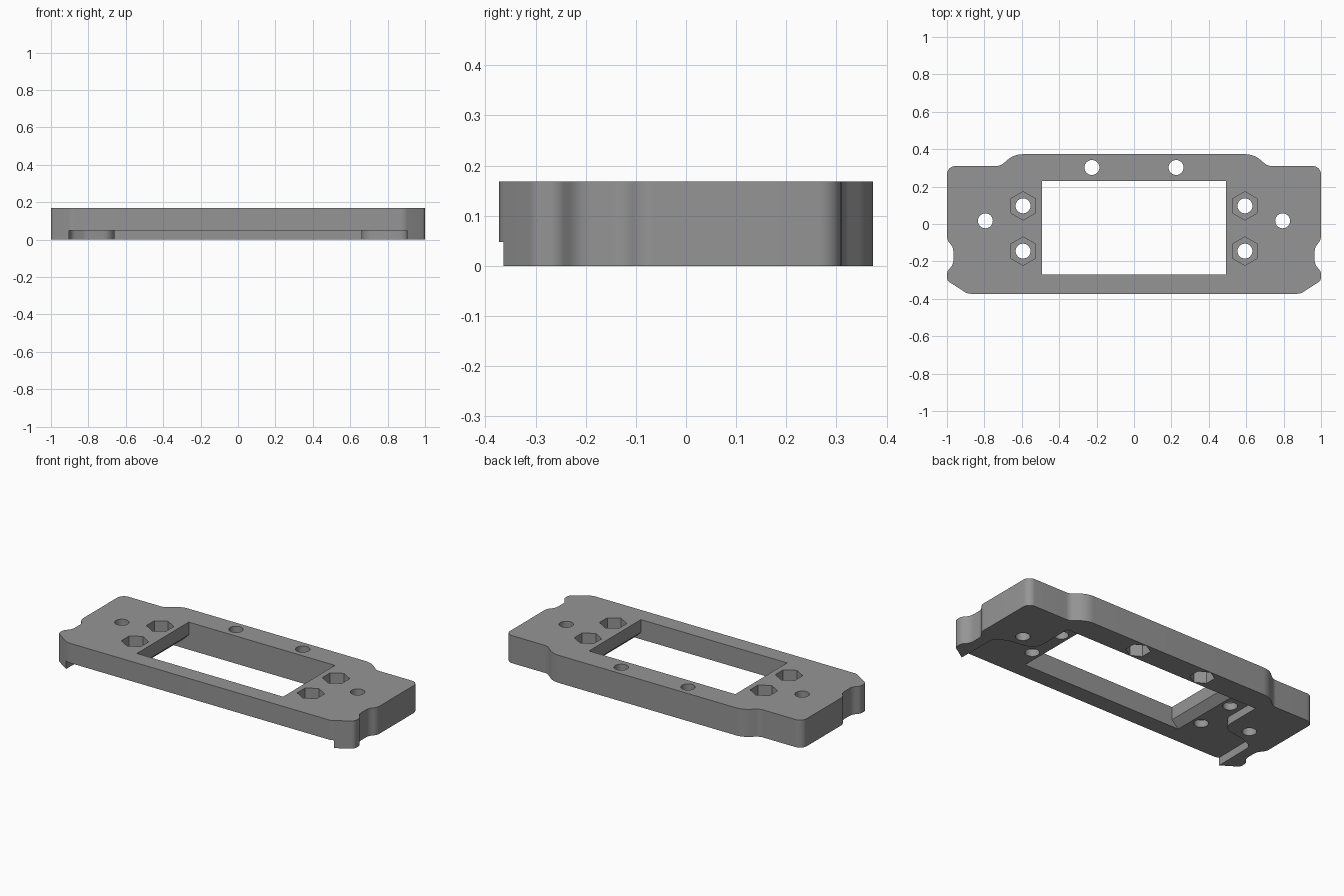
import bpy, bmesh, math
from mathutils import Vector

if "Cube" in bpy.data.objects:
    bpy.data.objects.remove(bpy.data.objects["Cube"])

T = 0.168        # plate thickness
R = 0.048        # underside recess depth

grey = bpy.data.materials.new("grey")
grey.diffuse_color = (0.30, 0.30, 0.30, 1)
grey.use_nodes = True
grey.node_tree.nodes["Principled BSDF"].inputs["Base Color"].default_value = grey.diffuse_color


def rounded(points, steps=8):
    """Turn (x, y, radius) corners into a filleted closed outline."""
    out, n = [], len(points)
    for i, (x, y, r) in enumerate(points):
        p = Vector((x, y))
        if r == 0:
            out.append(p)
            continue
        a = (Vector(points[i - 1][:2]) - p).normalized()
        b = (Vector(points[(i + 1) % n][:2]) - p).normalized()
        half = a.angle(b) / 2
        d = r / math.tan(half)
        c = p + (a + b).normalized() * (r / math.sin(half))
        v0, v1 = p + a * d - c, p + b * d - c
        sweep = v0.angle_signed(v1)
        for k in range(steps + 1):
            t = -sweep * k / steps
            out.append(c + Vector((v0.x * math.cos(t) - v0.y * math.sin(t),
                                   v0.x * math.sin(t) + v0.y * math.cos(t))))
    return out


def mirrored(half):
    """Close a right-hand half outline across x = 0."""
    return half + [(-p[0],) + tuple(p[1:]) for p in reversed(half)]


def prism(name, outline, lo, hi, along_y=False):
    """Extrude an outline along z, or along y when it is an x-z profile."""
    bm = bmesh.new()
    place = (lambda p, h: (p[0], h, p[1])) if along_y else (lambda p, h: (p[0], p[1], h))
    rings = [[bm.verts.new(place(p, h)) for p in outline] for h in (lo, hi)]
    n = len(outline)
    for i in range(n):
        j = (i + 1) % n
        bm.faces.new((rings[0][i], rings[0][j], rings[1][j], rings[1][i]))
    bm.faces.new(rings[0][::-1])
    bm.faces.new(rings[1])
    bmesh.ops.recalc_face_normals(bm, faces=bm.faces)
    mesh = bpy.data.meshes.new(name)
    bm.to_mesh(mesh)
    bm.free()
    ob = bpy.data.objects.new(name, mesh)
    bpy.context.collection.objects.link(ob)
    mesh.materials.append(grey)
    return ob


def circle(x, y, r, sides):
    """Regular polygon with a corner pointing to +y."""
    return [(x + r * math.sin(2 * math.pi * i / sides),
             y + r * math.cos(2 * math.pi * i / sides)) for i in range(sides)]


def cut(target, cutter):
    bpy.context.view_layer.objects.active = target
    mod = target.modifiers.new("cut", 'BOOLEAN')
    mod.operation, mod.solver, mod.object = 'DIFFERENCE', 'EXACT', cutter
    bpy.ops.object.modifier_apply(modifier=mod.name)
    bpy.data.objects.remove(cutter)


# plate outline: raised back shoulder, waisted ends, clipped front corners
plate = prism("mounting_plate", rounded(mirrored([
    (0.64, 0.373, 0.12), (0.715, 0.31, 0.06), (1.0, 0.31, 0.045),
    (1.0, -0.085, 0.06), (0.966, -0.125, 0.06), (0.966, -0.215, 0.06),
    (1.0, -0.255, 0.04), (1.0, -0.302, 0.03), (0.89, -0.373, 0.06)])), 0, T)

# underside recess, leaving a foot at each end
cut(plate, prism("recess_cutter", rounded(mirrored([
    (0.66, 0.23, 0), (0.66, -0.04, 0.07), (0.82, -0.065, 0.05),
    (0.9, -0.10, 0.05), (0.905, -0.5, 0)])), -0.1, R))

# window with undercut ends
cut(plate, prism("window_cutter", mirrored([
    (0.493, 0.3), (0.493, 0.09), (0.537, R), (0.537, -0.1)]), -0.27, 0.23, True))

for s in (-1, 1):
    # end holes and back holes
    for x, y in ((0.795, 0.017), (0.225, 0.302)):
        cut(plate, prism("hole_cutter", circle(s * x, y, 0.04, 32), -0.1, 0.3))
    # nut pockets under the back holes
    cut(plate, prism("nut_cutter", circle(s * 0.225, 0.302, 0.068, 6), -0.1, 0.09))
    # side holes with nut pockets from above
    for y in (0.097, -0.145):
        cut(plate, prism("hole_cutter", circle(s * 0.593, y, 0.04, 32), -0.1, 0.3))
        cut(plate, prism("nut_cutter", circle(s * 0.593, y, 0.076, 6), 0.09, 0.3))

bpy.ops.object.select_all(action='DESELECT')
plate.select_set(True)
bpy.context.view_layer.objects.active = plate
bpy.ops.object.shade_smooth_by_angle(angle=math.radians(30))
